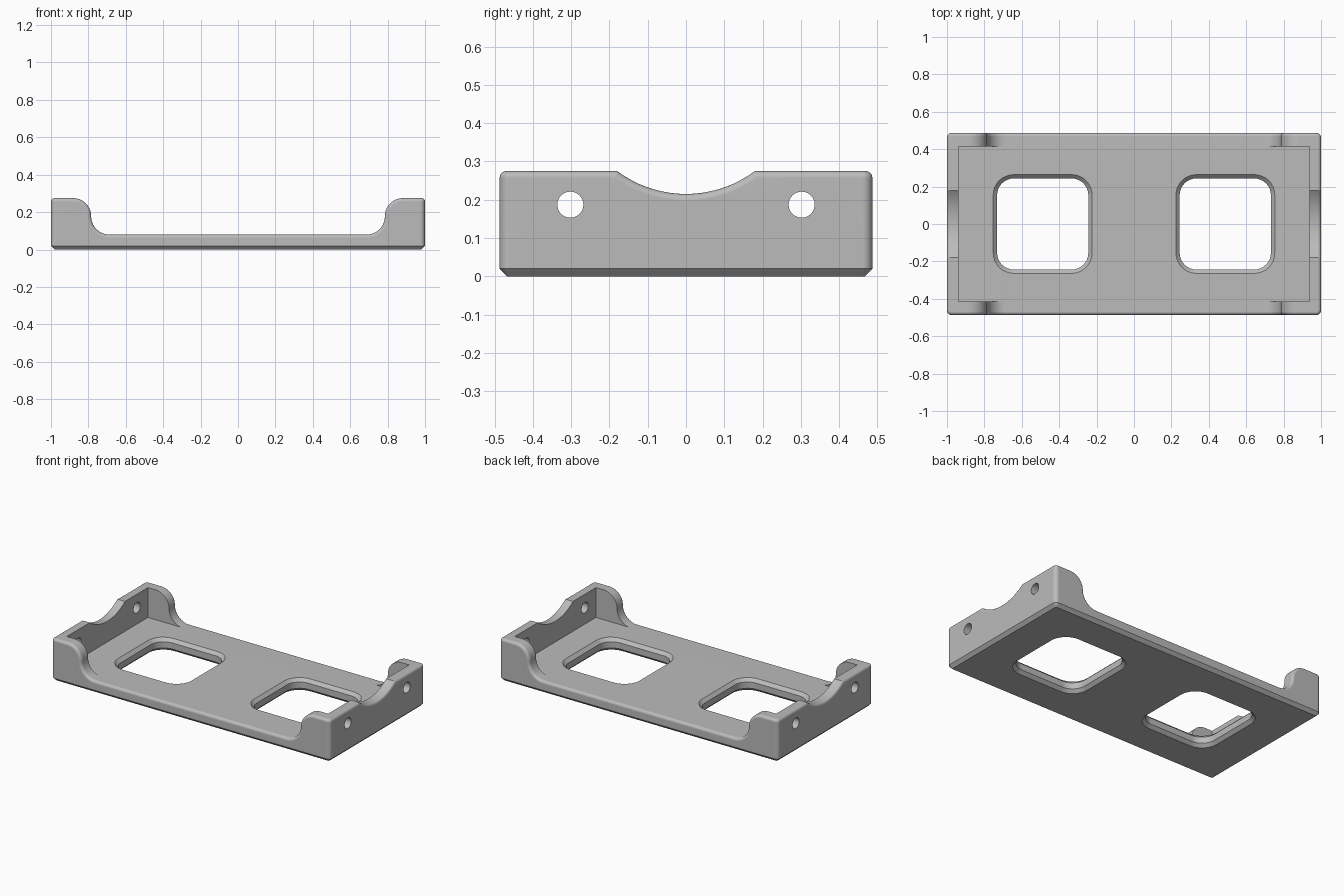
import bpy
import bmesh
from math import cos, sin, pi
from mathutils import Vector

old = bpy.data.objects.get("Cube")
if old:
    bpy.data.objects.remove(old, do_unlink=True)

HX, HY, TOP = 1.0, 0.487, 0.275      # outer half sizes and height
RIM, CHAMFER = 0.08, 0.02            # plate thickness and edge chamfer


def arc(cx, cy, r, start, end, steps):
    return [(cx + r * cos(start + (end - start) * i / steps),
             cy + r * sin(start + (end - start) * i / steps)) for i in range(steps + 1)]


def rounded_rect(hx, hy, r, steps=8):
    pts = []
    for k, (sx, sy) in enumerate([(1, 1), (-1, 1), (-1, -1), (1, -1)]):
        pts += arc(sx * (hx - r), sy * (hy - r), r, k * pi / 2, (k + 1) * pi / 2, steps)
    return pts


def loft(name, rings):
    """Closed solid through matching rings of points."""
    bm = bmesh.new()
    loops = [[bm.verts.new(p) for p in ring] for ring in rings]
    n = len(loops[0])
    for a, b in zip(loops, loops[1:]):
        for i in range(n):
            j = (i + 1) % n
            bm.faces.new((a[i], a[j], b[j], b[i]))
    bm.faces.new(loops[0][::-1])
    bm.faces.new(loops[-1])
    bmesh.ops.recalc_face_normals(bm, faces=bm.faces)
    mesh = bpy.data.meshes.new(name)
    bm.to_mesh(mesh)
    bm.free()
    obj = bpy.data.objects.new(name, mesh)
    bpy.context.collection.objects.link(obj)
    return obj


def along_x(pts, half):
    return [[Vector((x, a, b)) for a, b in pts] for x in (-half, half)]


def cut(body, cutter):
    mod = body.modifiers.new("cut", 'BOOLEAN')
    mod.operation = 'DIFFERENCE'
    mod.solver = 'EXACT'
    mod.object = cutter
    bpy.context.view_layer.objects.active = body
    bpy.ops.object.modifier_apply(modifier=mod.name)
    bpy.data.objects.remove(cutter, do_unlink=True)


# Outer block with rounded corners and chamfered underside
tray = loft("mounting_tray", [
    [Vector((x, y, z)) for x, y in rounded_rect(HX - inset, HY - inset, 0.026 - inset)]
    for z, inset in ((0, CHAMFER), (CHAMFER, 0), (TOP, 0))])

# Sweep away the middle, leaving S-curved ends
r = (TOP - RIM) / 2
wall = 0.785
half = arc(wall - r, RIM + r, r, -pi / 2, 0, 16)
half += arc(wall + r, RIM + r, r, pi, pi / 2, 16)[1:]
half.append((wall + r, 0.4))
outline = half + [(-x, z) for x, z in reversed(half)]
cut(tray, loft("side_cutter", [[Vector((x, y, z)) for x, z in outline] for y in (-0.7, 0.7)]))

# Shallow scoop in both end walls
cut(tray, loft("scoop_cutter", along_x(arc(0, 0.515, 0.3, 0, 2 * pi, 120)[:-1], 1.2)))

# Round over the outer rim
bm = bmesh.new()
bm.from_mesh(tray.data)
bmesh.ops.remove_doubles(bm, verts=bm.verts, dist=1e-4)
bm.normal_update()


def is_outer(f):
    return abs(f.normal.z) < 0.1 and f.normal.dot(f.calc_center_median()) > 0.45


rim = [e for e in bm.edges if len(e.link_faces) == 2
       and sum(is_outer(f) for f in e.link_faces) == 1
       and all(f.normal.z > -0.5 for f in e.link_faces)]
bmesh.ops.bevel(bm, geom=rim, offset=0.018, offset_type='OFFSET', segments=4,
                profile=0.5, affect='EDGES', clamp_overlap=False)
bm.to_mesh(tray.data)
bm.free()

# Inner pocket between the end walls
cut(tray, loft("pocket_cutter", [[Vector((x, y, z)) for x, y in
    ((0.937, 0.415), (-0.937, 0.415), (-0.937, -0.415), (0.937, -0.415))]
    for z in (RIM + 0.001, 0.5)]))

# Two windows, chamfered above and below
for side in (-1, 1):
    cut(tray, loft("window_cutter", [
        [Vector((x + side * 0.488, y, z)) for x, y in rounded_rect(0.244 + g, 0.244 + g, 0.09 + g)]
        for z, g in ((-0.01, 0.03), (CHAMFER, 0), (RIM - CHAMFER, 0), (RIM + 0.01, 0.03))]))

# Screw holes through both end walls
for side in (-1, 1):
    cut(tray, loft("screw_cutter", along_x(arc(side * 0.302, 0.187, 0.034, 0, 2 * pi, 32)[:-1], 1.2)))

# Material and shading
mat = bpy.data.materials.new("plain grey")
mat.use_nodes = True
grey = (0.5, 0.5, 0.5, 1)
mat.diffuse_color = grey
mat.node_tree.nodes["Principled BSDF"].inputs["Base Color"].default_value = grey
tray.data.materials.clear()
tray.data.materials.append(mat)
for p in tray.data.polygons:
    p.material_index = 0

bpy.ops.object.select_all(action='DESELECT')
tray.select_set(True)
bpy.context.view_layer.objects.active = tray
bpy.ops.object.shade_smooth_by_angle(angle=0.52)
normals = tray.modifiers.new("even_shading", 'WEIGHTED_NORMAL')
normals.keep_sharp = True
